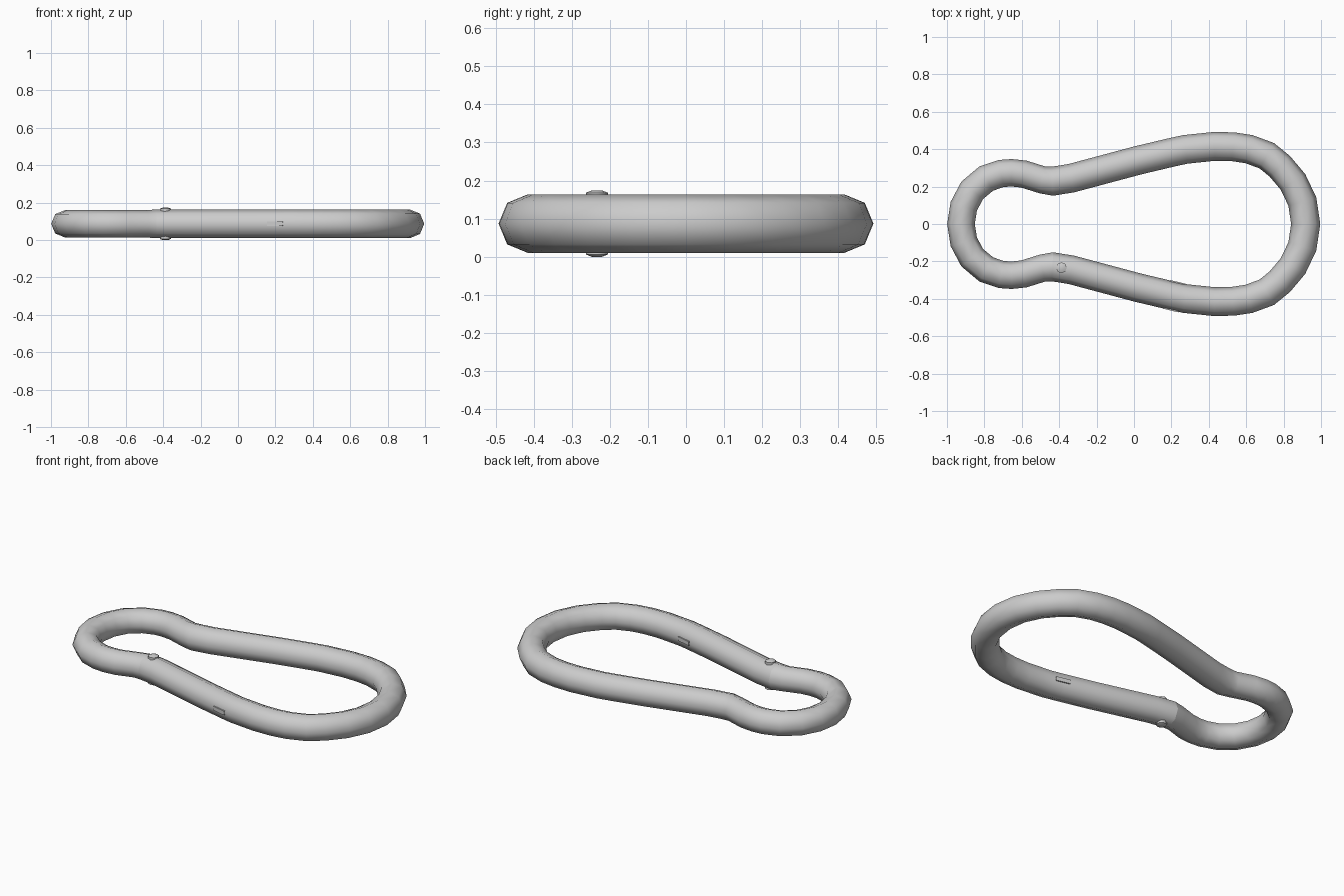
import bpy, bmesh, math
from mathutils import Vector, Matrix

if "Cube" in bpy.data.objects:
    bpy.data.objects.remove(bpy.data.objects["Cube"])

Z0 = 0.087
SIDES = 8

# Half of the centre line (y >= 0), from narrow end to wide end
HALF = [(-0.925, 0), (-0.91, 0.095), (-0.865, 0.18), (-0.79, 0.243), (-0.71, 0.27),
        (-0.655, 0.274), (-0.59, 0.267), (-0.49, 0.236), (-0.435, 0.229),
        (-0.335, 0.245), (0.02, 0.34), (0.21, 0.385), (0.275, 0.399), (0.43, 0.415),
        (0.53, 0.413), (0.615, 0.4), (0.71, 0.365), (0.78, 0.308), (0.85, 0.225),
        (0.9, 0.12), (0.918, 0)]
LOOP = [Vector(p) for p in HALF] + [Vector((x, -y)) for x, y in HALF[-2:0:-1]]
N = len(LOOP)


def finish(name, bm, angle=50):
    bmesh.ops.recalc_face_normals(bm, faces=bm.faces)
    me = bpy.data.meshes.new(name)
    bm.to_mesh(me)
    bm.free()
    ob = bpy.data.objects.new(name, me)
    bpy.context.collection.objects.link(ob)
    bpy.ops.object.select_all(action='DESELECT')
    ob.select_set(True)
    bpy.context.view_layer.objects.active = ob
    bpy.ops.object.shade_smooth_by_angle(angle=math.radians(angle))
    return ob


def ring(bm, i):
    """Mitred tube ring at loop point i; the rod is slightly thinner at the narrow end."""
    p, a, b = LOOP[i % N], LOOP[(i - 1) % N], LOOP[(i + 1) % N]
    d1, d2 = (p - a).normalized(), (b - p).normalized()
    t = (d1 + d2).normalized()
    n = Vector((-t.y, t.x)) / t.dot(d1)
    r = 0.073 if p.x < -0.45 else 0.077
    out = []
    for k in range(SIDES):
        ang = 2 * math.pi * k / SIDES
        q = p + n * r * math.cos(ang)
        out.append(bm.verts.new((q.x, q.y, Z0 + r * math.sin(ang))))
    return out


def rod(name, start, end):
    bm = bmesh.new()
    rings = [ring(bm, i) for i in range(start, end + 1)]
    for r1, r2 in zip(rings, rings[1:]):
        for k in range(SIDES):
            j = (k + 1) % SIDES
            bm.faces.new((r1[k], r1[j], r2[j], r2[k]))
    bm.faces.new(rings[0])
    bm.faces.new(rings[-1])
    return finish(name, bm)


# Hook frame and the straight gate closing it on the front side
hinge = N - 8
latch = N - 11
rod("frame", hinge, N + latch)
rod("gate", latch, hinge)

# Hinge pin with chamfered ends, through the gate
bm = bmesh.new()
profile = [(0.014, -0.087), (0.029, -0.081), (0.029, 0.081), (0.014, 0.087)]
rows = [[bm.verts.new((-0.388 + r * math.cos(k * math.pi / 4),
                       -0.234 + r * math.sin(k * math.pi / 4), Z0 + z))
         for k in range(8)] for r, z in profile]
for r1, r2 in zip(rows, rows[1:]):
    for k in range(8):
        j = (k + 1) % 8
        bm.faces.new((r1[k], r1[j], r2[j], r2[k]))
bm.faces.new(rows[0])
bm.faces.new(rows[-1])
finish("hinge_pin", bm)

# Small latch tongue where the gate meets the frame
bm = bmesh.new()
m = (Matrix.Translation((0.215, -0.386, Z0)) @ Matrix.Rotation(-0.235, 4, 'Z')
     @ Matrix.Diagonal((0.085, 0.158, 0.024, 1)))
bmesh.ops.create_cube(bm, size=1, matrix=m)
finish("latch_tongue", bm, 30)
